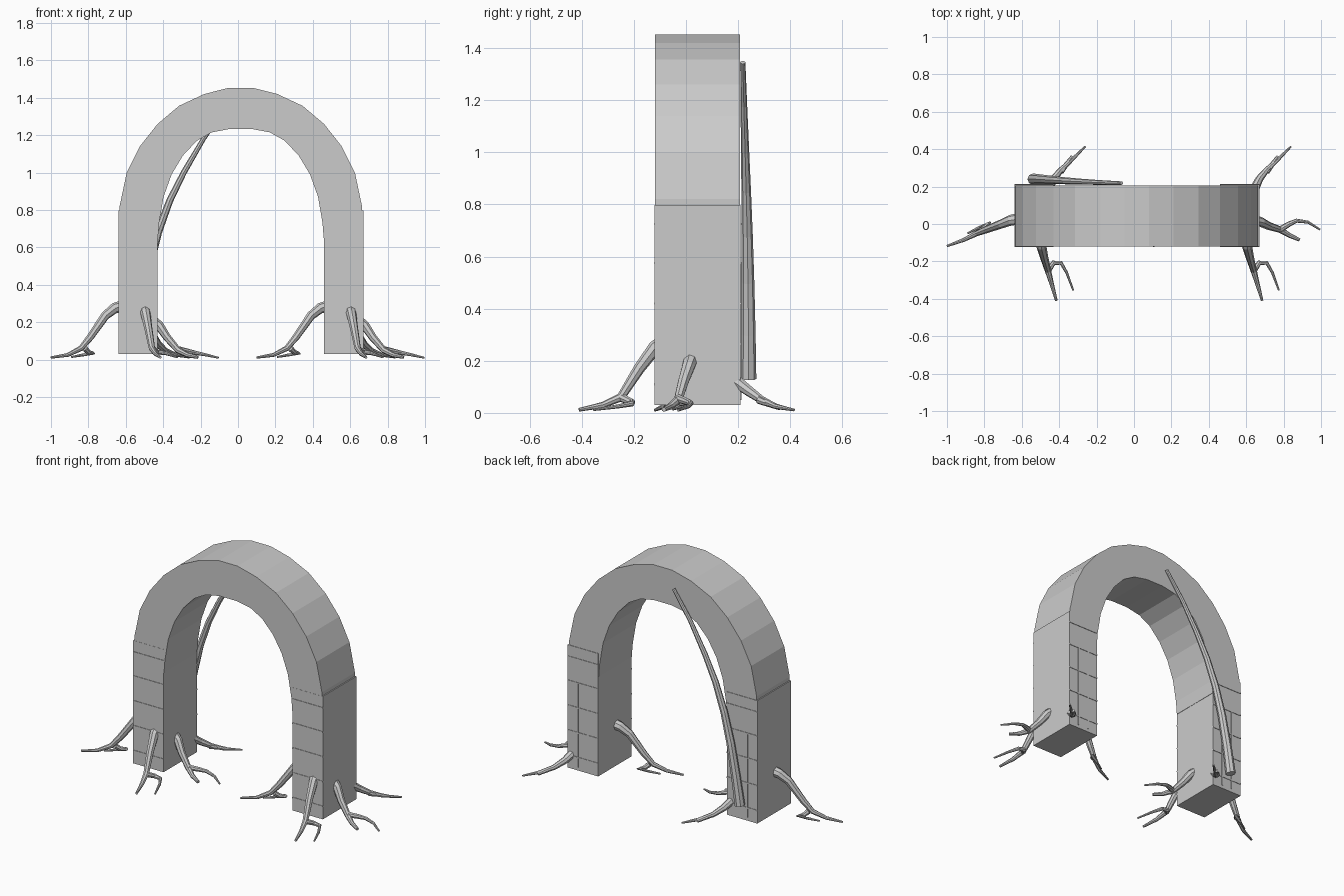
import bpy, bmesh

def link(name, data):
    ob = bpy.data.objects.new(name, data)
    bpy.context.collection.objects.link(ob)
    return ob

def box(bm, lo, hi):
    vs = bmesh.ops.create_cube(bm, size=1)["verts"]
    for v in vs:
        for i in range(3):
            v.co[i] = lo[i] if v.co[i] < 0 else hi[i]

def boxes(name, items):
    me = bpy.data.meshes.new(name)
    bm = bmesh.new()
    for lo, hi in items:
        box(bm, lo, hi)
    bm.to_mesh(me)
    bm.free()
    return link(name, me)

def tubes(name, strands, dx=0):
    """Tapered eight-sided tubes: each strand is (points, start radius, end radius)."""
    cu = bpy.data.curves.new(name, 'CURVE')
    cu.dimensions = '3D'
    cu.bevel_depth = 1
    cu.bevel_resolution = 2
    cu.use_fill_caps = True
    for pts, r0, r1 in strands:
        sp = cu.splines.new('POLY')
        sp.points.add(len(pts) - 1)
        sp.use_smooth = False
        for i, (x, y, z) in enumerate(pts):
            sp.points[i].co = (x + dx, y, z, 1)
            sp.points[i].radius = r0 + (r1 - r0) * i / (len(pts) - 1)
    return link(name, cu)

# Arch: half profiles about its centre line, swept through the depth
CX, Y0, Y1 = 0.015, -0.119, 0.207
outer = [(0.065, 1.453), (0.195, 1.42), (0.33, 1.357), (0.445, 1.26), (0.54, 1.14),
         (0.61, 1.0), (0.648, 0.82), (0.648, 0.65)]
inner = [(0.06, 1.233), (0.155, 1.215), (0.235, 1.17), (0.31, 1.09), (0.37, 0.99),
         (0.413, 0.87), (0.437, 0.73), (0.443, 0.65)]
full = lambda h: [(CX - x, z) for x, z in reversed(h)] + [(CX + x, z) for x, z in h]
bm = bmesh.new()
rings = []
for (ox, oz), (ix, iz) in zip(full(outer), full(inner)):
    rings.append([bm.verts.new(c) for c in
                  ((ox, Y0, oz), (ox, Y1, oz), (ix, Y1, iz), (ix, Y0, iz))])
for a, b in zip(rings, rings[1:]):
    for k in range(4):
        n = (k + 1) % 4
        bm.faces.new((a[k], a[n], b[n], b[k]))
bm.faces.new(rings[0])
bm.faces.new(rings[-1])
bmesh.ops.recalc_face_normals(bm, faces=bm.faces)
me = bpy.data.meshes.new("arch")
bm.to_mesh(me)
bm.free()
link("arch", me)

# Roots, laid out for the right leg
roots = [
    # left root and its fork
    ([(0.50, 0.03, 0.29), (0.44, 0.02, 0.275), (0.39, 0.0, 0.235), (0.31, -0.03, 0.12),
      (0.26, -0.05, 0.06), (0.19, -0.085, 0.025), (0.10, -0.118, 0.011)], 0.033, 0.006),
    ([(0.28, -0.04, 0.06), (0.30, -0.02, 0.04), (0.325, 0.005, 0.035),
      (0.27, -0.02, 0.025), (0.21, -0.05, 0.014)], 0.017, 0.005),
    # front root and its fork
    ([(0.60, -0.07, 0.28), (0.605, -0.12, 0.25), (0.62, -0.18, 0.17), (0.64, -0.25, 0.06),
      (0.66, -0.32, 0.03), (0.685, -0.41, 0.012)], 0.032, 0.007),
    ([(0.64, -0.25, 0.06), (0.67, -0.208, 0.04), (0.71, -0.208, 0.035),
      (0.74, -0.26, 0.025), (0.775, -0.355, 0.012)], 0.017, 0.005),
    # right root and its fork
    ([(0.64, 0.02, 0.21), (0.68, 0.01, 0.18), (0.72, -0.01, 0.12), (0.78, -0.03, 0.05),
      (0.83, -0.06, 0.025), (0.885, -0.085, 0.013)], 0.03, 0.009),
    ([(0.78, -0.03, 0.055), (0.83, 0.0, 0.045), (0.87, 0.018, 0.037),
      (0.93, 0.01, 0.025), (0.995, -0.03, 0.01)], 0.017, 0.005),
    # back root and its fork
    ([(0.64, 0.18, 0.13), (0.67, 0.24, 0.085), (0.71, 0.29, 0.05),
      (0.77, 0.345, 0.025), (0.84, 0.415, 0.011)], 0.026, 0.005),
    ([(0.71, 0.28, 0.05), (0.74, 0.32, 0.035), (0.77, 0.36, 0.02)], 0.016, 0.01),
]

for side, dx in (("left", -1.10), ("right", 0)):
    # Leg block
    x0, x1 = 0.46 + dx, 0.67 + dx
    boxes(side + "_leg", [((x0, -0.12, 0.03), (x1, 0.21, 0.797))])
    # Thin masonry joints on front and back faces
    strips = []
    for z in (0.11, 0.265, 0.42, 0.575, 0.725):
        strips.append(((x0, -0.123, z - 0.004), (x1, -0.11, z + 0.004)))
        strips.append(((x0, 0.2, z - 0.004), (x1, 0.213, z + 0.004)))
    for t in (0.33, 0.67):
        x = x0 + t * (x1 - x0)
        strips.append(((x - 0.004, 0.2, 0.05), (x + 0.004, 0.213, 0.575)))
    boxes(side + "_leg_joints", strips)
    tubes(side + "_roots", roots, dx)

# Vine climbing the back of the arch
tubes("vine", [([(-0.54, 0.24, 0.13), (-0.513, 0.24, 0.3), (-0.475, 0.238, 0.5),
                 (-0.428, 0.235, 0.68), (-0.365, 0.231, 0.85), (-0.29, 0.227, 1.0),
                 (-0.185, 0.222, 1.18), (-0.067, 0.218, 1.345)], 0.03, 0.01)])
